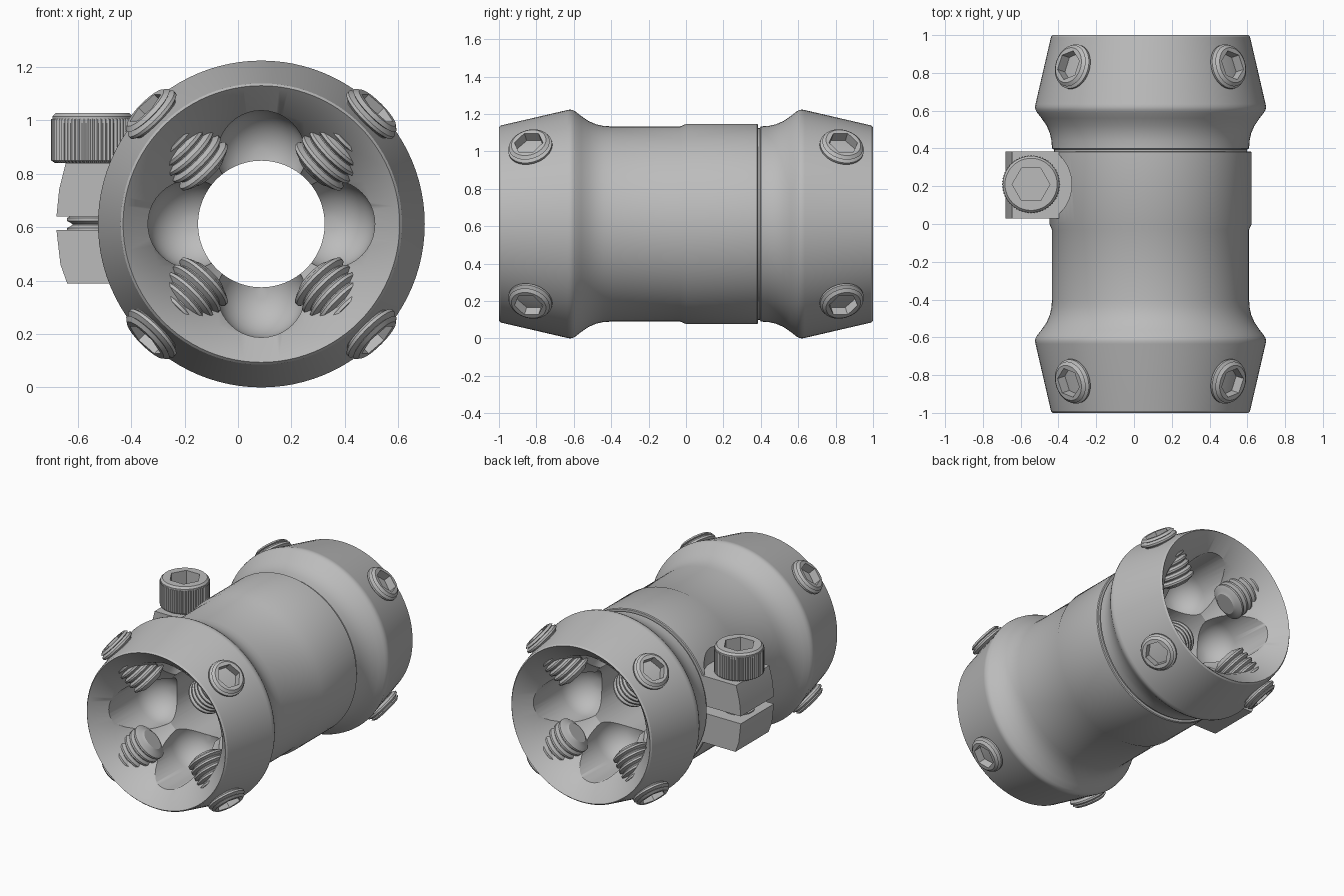
import bpy, bmesh, math
from mathutils import Matrix, Vector

if "Cube" in bpy.data.objects:
    bpy.data.objects.remove(bpy.data.objects["Cube"])

CX, CZ = 0.0875, 0.612          # tube axis
steel = bpy.data.materials.new("grey_steel")
steel.use_nodes = True
steel.diffuse_color = (0.5, 0.5, 0.5, 1)
steel.node_tree.nodes["Principled BSDF"].inputs["Base Color"].default_value = (0.5, 0.5, 0.5, 1)


def finish(name, bm, matrix=Matrix()):
    bmesh.ops.transform(bm, matrix=matrix, verts=bm.verts)
    bmesh.ops.recalc_face_normals(bm, faces=bm.faces)
    mesh = bpy.data.meshes.new(name)
    bm.to_mesh(mesh)
    bm.free()
    mesh.materials.append(steel)
    obj = bpy.data.objects.new(name, mesh)
    bpy.context.collection.objects.link(obj)
    return obj


def lathe(name, profile, matrix=Matrix(), segs=48, closed=False, knurl=0.0):
    """Turn (height, radius) points around local Z; cap the ends unless closed."""
    bm = bmesh.new()
    rings = []
    for h, r in profile:
        ring = []
        for i in range(segs):
            a = 2 * math.pi * i / segs
            rr = r * (1 - knurl * (i % 2))
            ring.append(bm.verts.new((rr * math.cos(a), rr * math.sin(a), h)))
        rings.append(ring)
    pairs = list(zip(rings, rings[1:]))
    if closed:
        pairs.append((rings[-1], rings[0]))
    else:
        bm.faces.new(rings[0])
        bm.faces.new(rings[-1])
    for lo, hi in pairs:
        for i in range(segs):
            j = (i + 1) % segs
            bm.faces.new((lo[i], lo[j], hi[j], hi[i]))
    return finish(name, bm, matrix)


def prism(name, points, y0, y1):
    """Extrude an (x, z) outline along y."""
    bm = bmesh.new()
    face = bm.faces.new([bm.verts.new((x, y0, z)) for x, z in points])
    out = bmesh.ops.extrude_face_region(bm, geom=[face])
    moved = [v for v in out["geom"] if isinstance(v, bmesh.types.BMVert)]
    bmesh.ops.translate(bm, vec=(0, y1 - y0, 0), verts=moved)
    return finish(name, bm)


def carve(obj, cutters):
    """Subtract the cutters and keep only the result."""
    for c in cutters:
        m = obj.modifiers.new("cut", 'BOOLEAN')
        m.operation, m.solver, m.object = 'DIFFERENCE', 'EXACT', c
    bpy.context.view_layer.update()
    dg = bpy.context.evaluated_depsgraph_get()
    mesh = bpy.data.meshes.new_from_object(obj.evaluated_get(dg))
    obj.modifiers.clear()
    obj.data = mesh
    for c in cutters:
        bpy.data.objects.remove(c)


def smooth(obj, degrees):
    bpy.ops.object.select_all(action='DESELECT')
    obj.select_set(True)
    bpy.context.view_layer.objects.active = obj
    bpy.ops.object.shade_smooth_by_angle(angle=math.radians(degrees))


def thread(start, stop, pitch, crest, root):
    """Ridged profile points."""
    pts = []
    for i in range(int(round((stop - start) / pitch))):
        h = start + i * pitch
        pts += [(h, root), (h + pitch * 0.3, crest), (h + pitch * 0.6, crest), (h + pitch * 0.9, root)]
    return pts


def slit():
    return prism("slit", [(-0.75, 0.59), (-0.3, 0.59), (-0.3, 0.64), (-0.75, 0.64)], 0.01, 0.39)


# Tube body with flared ends, clamp band and groove
end = [(0.4, 0.522), (0.44, 0.524), (0.48, 0.533), (0.52, 0.55), (0.56, 0.577), (0.59, 0.601),
       (0.605, 0.609), (0.62, 0.612), (0.635, 0.609), (0.99, 0.527), (1, 0.518), (0.99, 0.508),
       (0.89, 0.415), (0.78, 0.365), (0.67, 0.29), (0.58, 0.237)]
band = [(-0.03, 0.522), (0, 0.535), (0.38, 0.535), (0.385, 0.53), (0.385, 0.512), (0.395, 0.512)]
axis = Matrix.Translation((CX, 0, CZ)) @ Matrix.Rotation(-math.pi / 2, 4, 'X')
body = lathe("tube_body", [(-y, r) for y, r in reversed(end)] + band + end, axis, 96, True)

# Four round-bottomed lobes in each bore
R = 0.165
dome = [(0.6 - R * math.sin(t * math.pi / 20), R * math.cos(t * math.pi / 20)) for t in range(9, 0, -1)]
lobes = []
for s in (0, math.pi):
    for k in range(4):
        a = k * math.pi / 2
        place = (Matrix.Translation((CX + 0.26 * math.cos(a), 0, CZ + 0.26 * math.sin(a)))
                 @ Matrix.Rotation(s - math.pi / 2, 4, 'X'))
        lobes.append(lathe("lobe", dome + [(0.6, R), (1.1, R)], place, 40))
BOLT = Matrix.Translation((-0.545, 0.21, 0))
pocket = lathe("pocket", [(0.84, 0.215), (1.1, 0.215)], BOLT)
carve(body, lobes + [slit(), pocket])
smooth(body, 28)

# Clamp lug, split by the slit
lug = prism("clamp_lug", [(-0.64, 0.39), (-0.665, 0.46), (-0.68, 0.59), (-0.68, 0.64),
                          (-0.67, 0.74), (-0.645, 0.84), (-0.3, 0.84), (-0.3, 0.39)], 0.03, 0.385)
carve(lug, [slit()])
smooth(lug, 25)

# Knurled clamp bolt
head = lathe("clamp_bolt_head", [(0.84, 0.14), (0.85, 0.155), (1.005, 0.155)], BOLT, 120, knurl=0.035)
cap = lathe("clamp_bolt_cap", [(0.99, 0.15), (1.015, 0.15), (1.028, 0.138)], BOLT)
for part in (head, cap):
    carve(part, [lathe("socket", [(0.92, 0.1), (1.1, 0.1)], BOLT, 6)])
smooth(cap, 25)
shank = lathe("clamp_bolt_shank", thread(0.46, 0.84, 0.038, 0.095, 0.075), BOLT)
smooth(shank, 20)

# Set screws, four around each flared end
screw = lathe("set_screw", [(-0.3, 0.07), (-0.29, 0.085)] + thread(-0.285, 0.035, 0.04, 0.12, 0.1)
              + [(0.036, 0.112), (0.05, 0.095)])
carve(screw, [lathe("socket", [(-0.06, 0.08), (0.1, 0.08)], segs=6)])
smooth(screw, 20)
for s, where in ((-1, "front"), (1, "back")):
    for k in range(4):
        a = math.radians(45 + 90 * k)
        d = Vector((math.cos(a), 0, math.sin(a)))
        n = (d + Vector((0, s * 0.23, 0))).normalized()
        obj = bpy.data.objects.new(f"set_screw_{where}_{k + 1}", screw.data)
        bpy.context.collection.objects.link(obj)
        spot = Vector((CX, s * 0.83, CZ)) + d * 0.566
        obj.matrix_world = Matrix.Translation(spot) @ n.to_track_quat('Z', 'Y').to_matrix().to_4x4()
bpy.data.objects.remove(screw)
